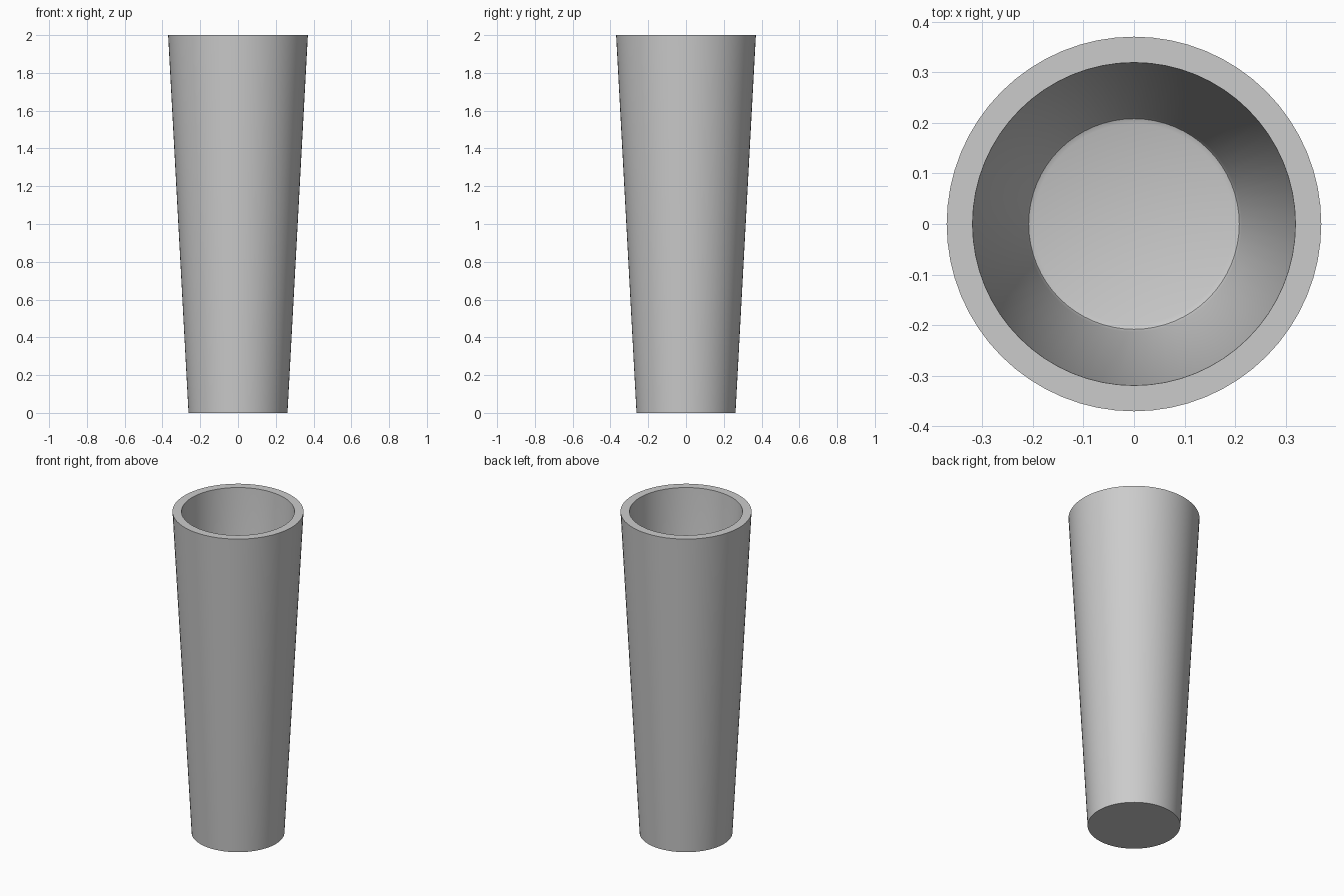
import bpy, bmesh, math

if "Cube" in bpy.data.objects:
    bpy.data.objects.remove(bpy.data.objects["Cube"])

SIDES = 64
# Half profile (radius, height): outer wall, flat rim, inner wall, small floor fillet
PROFILE = [(0.262, 0.0), (0.37, 2.0), (0.319, 2.0),
           (0.213, 0.065), (0.208, 0.054), (0.198, 0.05)]

# Tapered hollow cup, revolved around z
bm = bmesh.new()
rings = [[bm.verts.new((r * math.cos(a), r * math.sin(a), z))
          for a in (2 * math.pi * i / SIDES for i in range(SIDES))]
         for r, z in PROFILE]
for lower, upper in zip(rings, rings[1:]):
    for i in range(SIDES):
        j = (i + 1) % SIDES
        bm.faces.new((lower[i], lower[j], upper[j], upper[i]))

# Underside and inner floor
bm.faces.new(rings[0][::-1])
bm.faces.new(rings[-1])
bmesh.ops.recalc_face_normals(bm, faces=bm.faces[:])

mesh = bpy.data.meshes.new("tapered_cup")
bm.to_mesh(mesh)
bm.free()
cup = bpy.data.objects.new("tapered_cup", mesh)
bpy.context.collection.objects.link(cup)

# Smooth walls with sharp rim and base edges
bpy.context.view_layer.objects.active = cup
cup.select_set(True)
bpy.ops.object.shade_smooth_by_angle(angle=math.radians(40))
